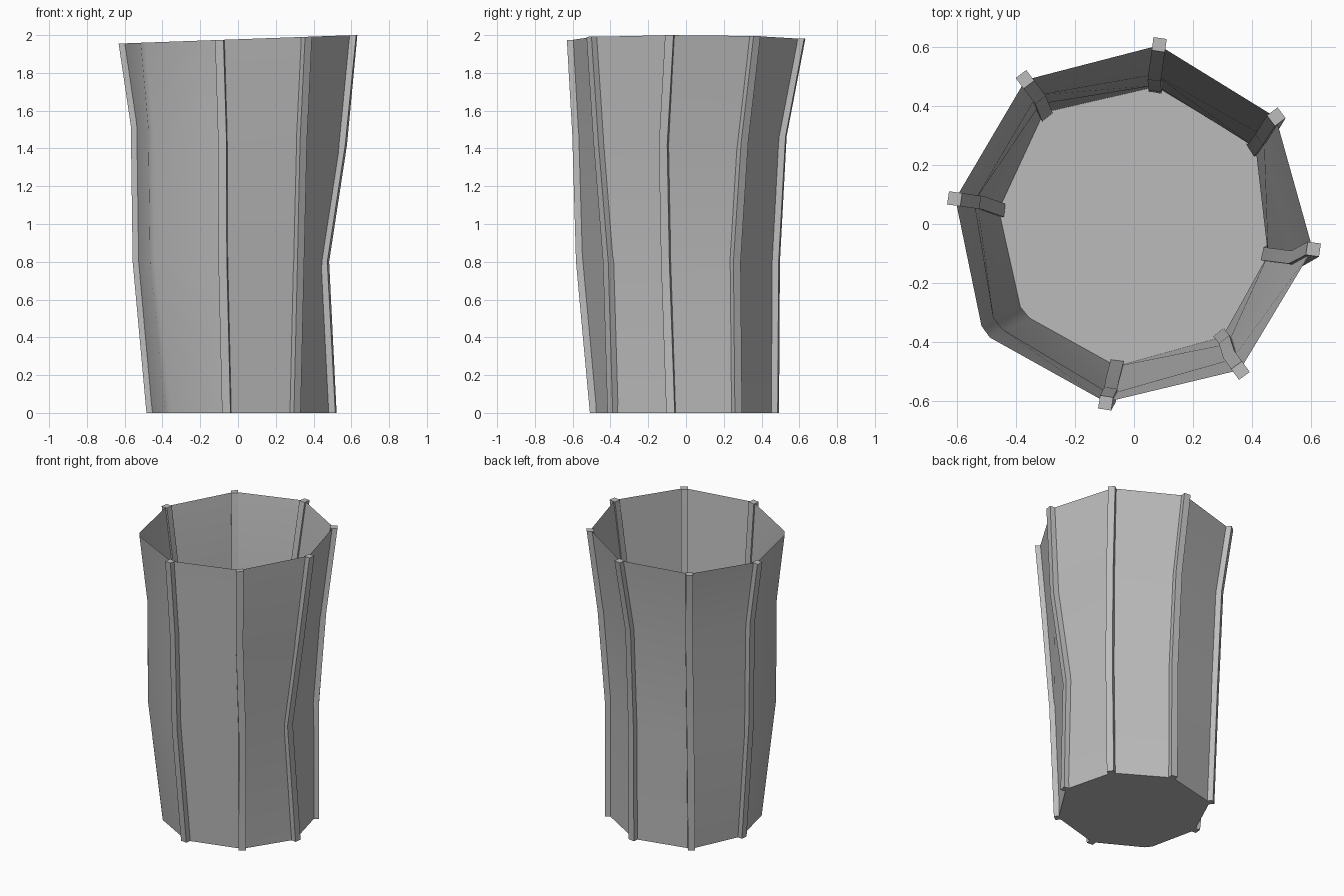
import bpy, bmesh
from math import radians, cos, sin
from mathutils import Vector

cube = bpy.data.objects.get("Cube")
if cube:
    bpy.data.objects.remove(cube)

grey = bpy.data.materials.new("plain_grey")
grey.use_nodes = True
colour = (0.5, 0.5, 0.5, 1)
grey.diffuse_color = colour
grey.node_tree.nodes["Principled BSDF"].inputs["Base Color"].default_value = colour

# Each corner, from the bottom up: outer radii, then angles in degrees
CORNERS = {
    "left":        ((.525, .49, .585, .635), (-9, -13, -12, -8)),
    "back_left":   ((.51, .51, .555, .625), (33, 32, 34, 37)),
    "back":        ((.495, .50, .535, .635), (81, 81, 82, 82)),
    "back_right":  ((.51, .54, .57, .635), (129, 128, 127, 127)),
    "right":       ((.485, .56, .57, .635), (174, 172, 172, 172)),
    "front_right": ((.50, .59, .595, .645), (219, 217, 216, 216)),
    "front":       ((.51, .585, .605, .635), (263, 262, 262, 261)),
    "front_left":  ((.51, .54, .59, .635), (308, 308, 306, 306)),
}
PLAIN = "front_right"          # this corner has a soft chamfer and no rib
RIB_DEPTH, RIB_WIDTH, INSET = .045, .045, .025


def place(corner, level, inset, side):
    """Point at a corner, moved inward by inset and sideways by side."""
    radii, angles = CORNERS[corner]
    a = radians(angles[level])
    out, across = Vector((cos(a), sin(a), 0)), Vector((-sin(a), cos(a), 0))
    p = out * (radii[level] - inset) + across * side
    # the rim tilts gently, the upper bend tilts the other way
    p.z = (0, .8, 1.47 - .09 * p.x, 1.978 + .036 * p.x)[level]
    return p


def finish(bm, name, sharp_angle):
    bmesh.ops.recalc_face_normals(bm, faces=bm.faces)
    mesh = bpy.data.meshes.new(name)
    bm.to_mesh(mesh)
    bm.free()
    mesh.materials.append(grey)
    obj = bpy.data.objects.new(name, mesh)
    bpy.context.collection.objects.link(obj)
    bpy.ops.object.select_all(action='DESELECT')
    obj.select_set(True)
    bpy.context.view_layer.objects.active = obj
    bpy.ops.object.shade_smooth_by_angle(angle=radians(sharp_angle))
    return obj


def bridge(bm, rings):
    for low, high in zip(rings, rings[1:]):
        for i in range(len(low)):
            j = (i + 1) % len(low)
            bm.faces.new((low[i], low[j], high[j], high[i]))


# Thin vessel wall with a closed floor
bm = bmesh.new()
rings = []
for level in range(4):
    ring = []
    for corner in CORNERS:
        for side in ((-.024, .024) if corner == PLAIN else (0,)):
            ring.append(bm.verts.new(place(corner, level, INSET, side)))
    rings.append(ring)
bridge(bm, rings)
bm.faces.new(rings[0])
finish(bm, "vessel_wall", 30)

# Square ribs along the other corners
for corner in CORNERS:
    if corner == PLAIN:
        continue
    bm = bmesh.new()
    half = RIB_WIDTH / 2
    section = ((0, -half), (0, half), (RIB_DEPTH, half), (RIB_DEPTH, -half))
    rings = [[bm.verts.new(place(corner, level, d, s)) for d, s in section]
             for level in range(4)]
    bridge(bm, rings)
    bm.faces.new(rings[0])
    bm.faces.new(rings[-1])
    finish(bm, corner + "_rib", 30)
